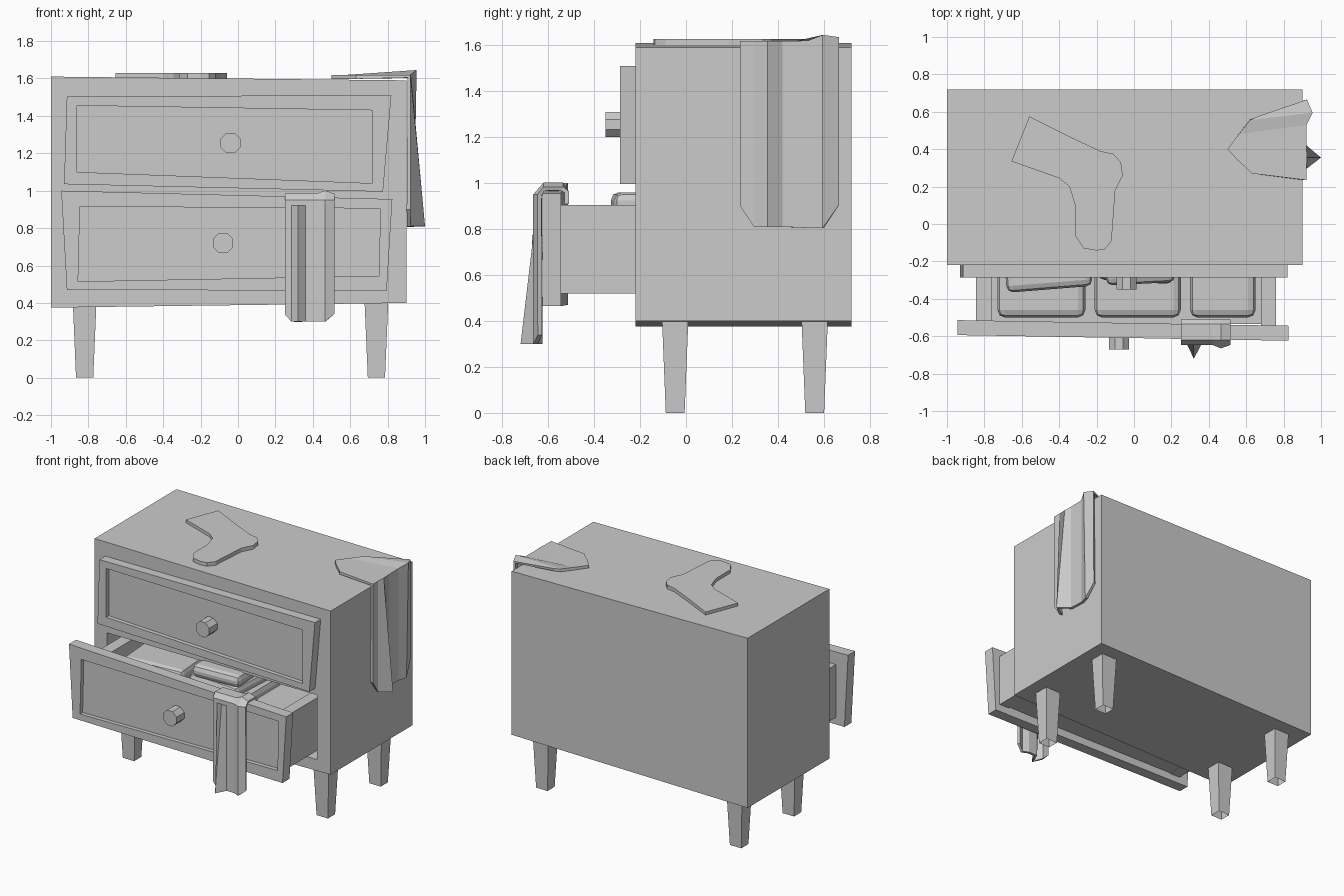
import bpy, bmesh, math
from mathutils import Vector, Matrix

if "Cube" in bpy.data.objects:
    bpy.data.objects.remove(bpy.data.objects["Cube"])

grey = bpy.data.materials.new("plain_grey")
grey.diffuse_color = (0.6, 0.6, 0.6, 1)
grey.use_nodes = True
grey.node_tree.nodes["Principled BSDF"].inputs["Base Color"].default_value = grey.diffuse_color


def finish(name, bm):
    bmesh.ops.recalc_face_normals(bm, faces=bm.faces)
    mesh = bpy.data.meshes.new(name)
    bm.to_mesh(mesh)
    bm.free()
    mesh.materials.append(grey)
    ob = bpy.data.objects.new(name, mesh)
    bpy.context.collection.objects.link(ob)
    return ob


def recessed_block(name, outer, inner, y_front, y_back, depth, skew=0):
    """Block with a sunken pocket in its front; corners are (x, z) pairs."""
    bm = bmesh.new()

    def ring(pts, y):
        return [bm.verts.new((x, y + skew * x, z)) for x, z in pts]
    rings = [ring(outer, y_back), ring(outer, y_front),
             ring(inner, y_front), ring(inner, y_front + depth)]
    for a, b in zip(rings, rings[1:]):
        for i in range(4):
            j = (i + 1) % 4
            bm.faces.new((a[i], a[j], b[j], b[i]))
    bm.faces.new(rings[0])
    bm.faces.new(rings[-1])
    return finish(name, bm)


def box(name, lo, hi, bevel=0, turn=0, tilt=0):
    bm = bmesh.new()
    lo, hi = Vector(lo), Vector(hi)
    bmesh.ops.create_cube(bm, size=1)
    bmesh.ops.scale(bm, vec=hi - lo, verts=bm.verts)
    if bevel:
        bmesh.ops.bevel(bm, geom=bm.edges[:], offset=bevel, segments=2,
                        profile=0.5, affect='EDGES')
    ob = finish(name, bm)
    ob.location = (lo + hi) / 2
    ob.rotation_euler = (tilt, 0, turn)
    return ob


def knob(name, x, z, y_front, y_back):
    bm = bmesh.new()
    bmesh.ops.create_cone(bm, cap_ends=True, segments=8, radius1=0.058,
                          radius2=0.058, depth=y_back - y_front)
    bmesh.ops.rotate(bm, verts=bm.verts, matrix=Matrix.Rotation(math.pi / 8, 3, 'Z'))
    bmesh.ops.rotate(bm, verts=bm.verts, matrix=Matrix.Rotation(math.pi / 2, 3, 'X'))
    bmesh.ops.translate(bm, verts=bm.verts, vec=(x, (y_front + y_back) / 2, z))
    return finish(name, bm)


def draped_cloth(name, columns, inside):
    """Sheet lofted through columns of points, thickened towards a point."""
    bm = bmesh.new()
    cols = [[bm.verts.new(p) for p in c] for c in columns]
    for a, b in zip(cols, cols[1:]):
        for i in range(len(a) - 1):
            bm.faces.new((a[i], a[i + 1], b[i + 1], b[i]))
    bmesh.ops.recalc_face_normals(bm, faces=bm.faces)
    bm.faces.ensure_lookup_table()
    f = bm.faces[0]
    flip = f.normal.dot(Vector(inside) - f.calc_center_median()) > 0
    mesh_faces = bm.faces[:]
    if flip:
        bmesh.ops.reverse_faces(bm, faces=mesh_faces)
    mesh = bpy.data.meshes.new(name)
    bm.to_mesh(mesh)
    bm.free()
    mesh.materials.append(grey)
    ob = bpy.data.objects.new(name, mesh)
    bpy.context.collection.objects.link(ob)
    mod = ob.modifiers.new("thickness", 'SOLIDIFY')
    mod.thickness = 0.02
    mod.offset = -1
    return ob


# Cabinet with the open lower bay
recessed_block("cabinet",
               [(-1, 1.61), (0.9, 1.59), (0.9, 0.40), (-1, 0.375)],
               [(-0.9, 0.95), (0.79, 0.95), (0.79, 0.48), (-0.9, 0.48)],
               -0.22, 0.72, 0.88)

# Crooked drawer fronts
recessed_block("upper_drawer_front",
               [(-0.915, 1.505), (0.82, 1.51), (0.775, 0.995), (-0.93, 1.035)],
               [(-0.86, 1.455), (0.72, 1.43), (0.72, 1.04), (-0.86, 1.10)],
               -0.287, -0.22, 0.03)
recessed_block("lower_drawer_front",
               [(-0.945, 1.0), (0.825, 0.955), (0.795, 0.465), (-0.915, 0.47)],
               [(-0.845, 0.915), (0.76, 0.905), (0.755, 0.545), (-0.855, 0.515)],
               -0.61, -0.53, 0.03, skew=-0.017)
knob("upper_knob", -0.04, 1.255, -0.35, -0.25)
knob("lower_knob", -0.08, 0.72, -0.67, -0.57)

# Lower drawer tray
box("tray_left_side", (-0.845, -0.53, 0.52), (-0.76, 0.45, 0.905))
box("tray_right_side", (0.68, -0.55, 0.52), (0.76, 0.45, 0.905))
box("tray_floor", (-0.76, -0.535, 0.525), (0.68, 0.45, 0.57))
box("tray_back", (-0.76, 0.38, 0.57), (0.68, 0.45, 0.905))

# Folded clothes in the tray
for i, (x0, x1) in enumerate([(-0.73, -0.26), (-0.21, 0.25), (0.30, 0.65)]):
    box(f"folded_clothes_{i + 1}", (x0, -0.50, 0.57), (x1, 0.15, 0.81), 0.04)
box("folded_top_left", (-0.70, -0.35, 0.79), (-0.24, 0.14, 0.89), 0.035, turn=0.08)
box("folded_top_middle", (-0.18, -0.31, 0.80), (0.22, 0.14, 0.88), 0.035, turn=-0.06)
box("folded_top_upper", (-0.16, -0.32, 0.87), (0.21, 0.12, 0.96), 0.035, turn=0.05)

# Tapered legs, open at the foot
for name, x, y in [("front_left_leg", -0.82, -0.047), ("front_right_leg", 0.74, -0.047),
                   ("back_left_leg", -0.82, 0.56), ("back_right_leg", 0.74, 0.56)]:
    bm = bmesh.new()
    top = [bm.verts.new((x + 0.063 * a, y + 0.057 * b, 0.40))
           for a, b in ((-1, -1), (1, -1), (1, 1), (-1, 1))]
    foot = [bm.verts.new((x + 0.046 * a, y + 0.041 * b, 0))
            for a, b in ((-1, -1), (1, -1), (1, 1), (-1, 1))]
    bm.faces.new(top)
    for i in range(4):
        j = (i + 1) % 4
        bm.faces.new((top[i], foot[i], foot[j], top[j]))
    finish(name, bm)

# Flat sock lying on top
sock = [(-0.56, 0.575), (-0.36, 0.475), (-0.18, 0.39), (-0.11, 0.375), (-0.07, 0.33),
        (-0.06, 0.26), (-0.10, 0.18), (-0.12, -0.09), (-0.155, -0.135), (-0.20, -0.142),
        (-0.27, -0.13), (-0.315, -0.06), (-0.315, 0.10), (-0.345, 0.20), (-0.40, 0.245),
        (-0.655, 0.335)]
bm = bmesh.new()
face = bm.faces.new([bm.verts.new((x, y, 1.595)) for x, y in sock])
ext = bmesh.ops.extrude_face_region(bm, geom=[face])
bmesh.ops.translate(bm, vec=(0, 0, 0.033),
                    verts=[v for v in ext["geom"] if isinstance(v, bmesh.types.BMVert)])
finish("sock", bm)

# Cloth over the right edge: y, inner x, inner y, edge x, edge z, hem x, hem z
side = [(0.235, 0.63, 0.27, 0.922, 1.618, 0.922, 0.90),
        (0.295, 0.61, 0.29, 0.922, 1.618, 0.922, 0.81),
        (0.355, 0.55, 0.345, 0.925, 1.618, 1.0, 0.81),
        (0.42, 0.50, 0.40, 0.922, 1.618, 0.922, 0.81),
        (0.53, 0.56, 0.48, 0.922, 1.62, 0.922, 0.805),
        (0.595, 0.62, 0.555, 0.955, 1.645, 0.94, 0.805),
        (0.665, 0.66, 0.575, 0.925, 1.635, 0.922, 0.905)]
draped_cloth("side_cloth",
             [[(ix, iy, 1.618), (ex, y, ez), (hx, y, hz)]
              for y, ix, iy, ex, ez, hx, hz in side], (0.5, 0.4, 1))

# Cloth over the lower drawer front: x, ridge height, hem y, hem z
front = [(0.25, 0.0, -0.645, 0.34), (0.285, 0.0, -0.645, 0.30), (0.32, 0.0, -0.72, 0.30),
         (0.36, 0.0, -0.645, 0.30), (0.42, 0.0, -0.645, 0.30), (0.465, 0.018, -0.665, 0.30),
         (0.515, 0.0, -0.645, 0.34)]
draped_cloth("drawer_cloth",
             [[(x, -0.51, 0.91), (x, -0.51, 0.965), (x, -0.535, 0.984 + r),
               (x, -0.62, 0.984 + r), (x, -0.647 - r, 0.95), (x, -0.647 - r, 0.92), (x, hy, hz)]
              for x, r, hy, hz in front], (0.4, -0.57, 0.9))
